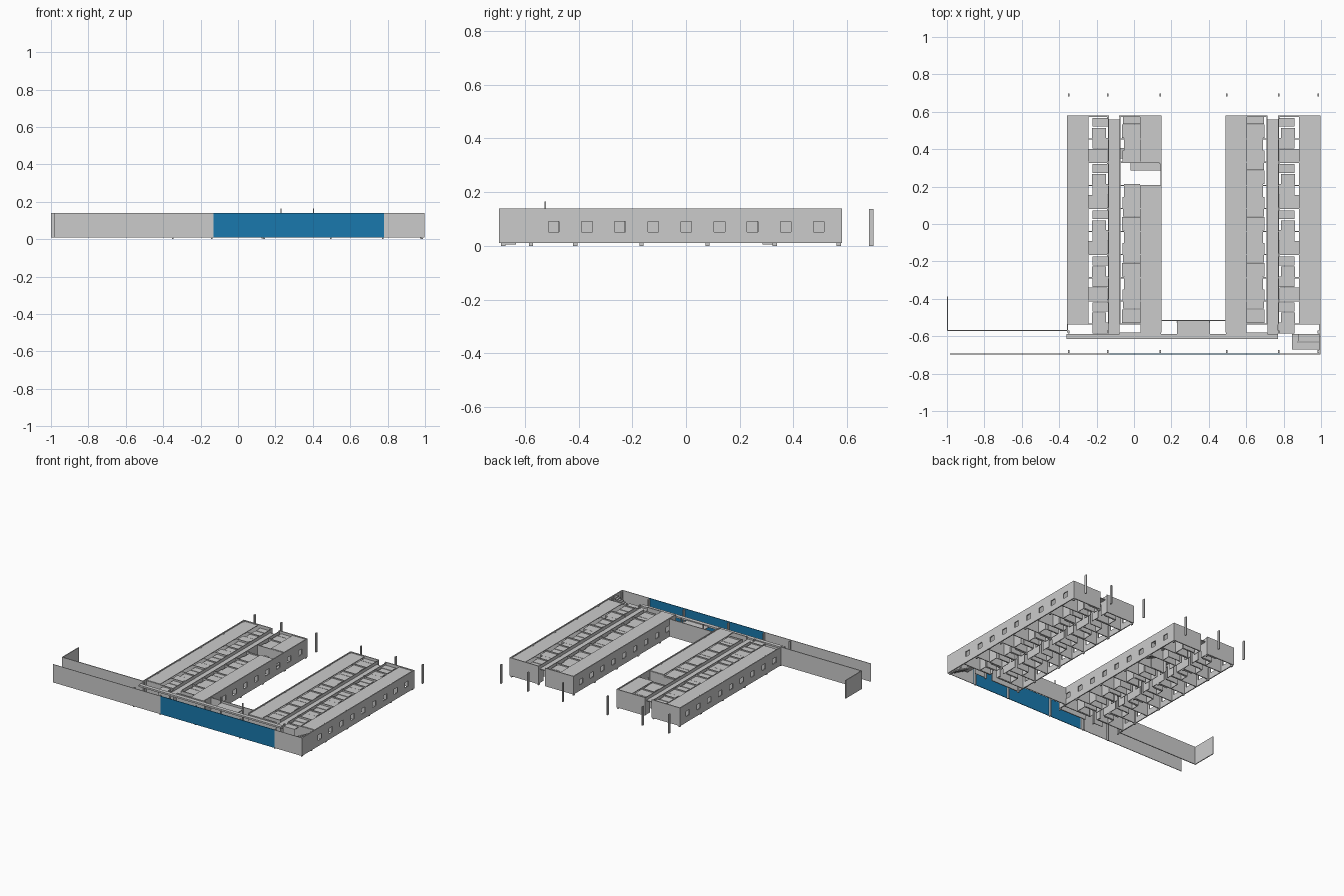
import bpy, bmesh, math
from mathutils import Matrix, Vector

if "Cube" in bpy.data.objects:
    bpy.data.objects.remove(bpy.data.objects["Cube"])

Z0, Z1 = 0.01, 0.14      # wall foot and head
T = 0.007                # wall thickness
MOD = 0.1235             # room module
YB, YF = 0.58, -0.58     # back and front of the wings


def build(name, boxes, color=None):
    """One object from boxes given as (x0, x1, y0, y1, z0, z1)."""
    bm = bmesh.new()
    for x0, x1, y0, y1, z0, z1 in boxes:
        m = Matrix.Translation(((x0 + x1) / 2, (y0 + y1) / 2, (z0 + z1) / 2))
        m = m @ Matrix.Diagonal((abs(x1 - x0), abs(y1 - y0), abs(z1 - z0), 1))
        bmesh.ops.create_cube(bm, size=1, matrix=m)
    me = bpy.data.meshes.new(name)
    bm.to_mesh(me)
    bm.free()
    ob = bpy.data.objects.new(name, me)
    bpy.context.collection.objects.link(ob)
    if color:
        mat = bpy.data.materials.new(name)
        mat.diffuse_color = color
        mat.use_nodes = True
        mat.node_tree.nodes["Principled BSDF"].inputs["Base Color"].default_value = mat.diffuse_color
        me.materials.append(mat)
    return ob


def window_wall(name, x, y0, y1):
    """Long wall along y with nine window openings."""
    a, b = x - T / 2, x + T / 2
    boxes = [(a, b, y0, y1, Z0, 0.052), (a, b, y0, y1, 0.09, Z1)]
    edge = y0
    for i in range(9):
        c = -0.492 + i * 0.1233
        boxes.append((a, b, edge, c - 0.02, 0.052, 0.09))
        edge = c + 0.02
    boxes.append((a, b, edge, y1, 0.052, 0.09))
    build(name, boxes)


def row(name, outer, inner, skip=(), flip=False):
    """A row of rooms between an outer wall and the corridor side."""
    s = 1 if inner > outer else -1
    X = lambda d: outer + s * d
    box = lambda d0, d1, y0, y1, z0, z1: (min(X(d0), X(d1)), max(X(d0), X(d1)), y0, y1, z0, z1)
    depth = abs(inner - outer)
    ceil, parts, corr, baths, bath_walls = [], [], [], [], []
    for i in range(10):
        y = 0.577 - i * MOD
        parts.append(box(0, depth, y - 0.003, y + 0.003, Z0, 0.13))
        # corridor wall with a door gap in every room
        if i < 9:
            if i not in skip:
                ceil.append(box(0, 0.112, y - MOD, y, 0.13, 0.134))
            d = 0.03 if i % 2 else 0.06
            corr.append(box(depth - 0.004, depth, y - d, y, Z0, 0.135))
            corr.append(box(depth - 0.004, depth, y - MOD, y - d - 0.032, Z0, 0.135))
            corr.append(box(depth - 0.004, depth, y - d - 0.032, y - d, 0.095, 0.135))
    # stepped lower ceilings over the washrooms, repeating every two rooms
    far, near = (0.135, depth - 0.014) if not flip else (0.112, depth - 0.018)
    cells = ((0.012, 0.055, far, depth), (0.065, 0.118, far - 0.003, near),
             (0.118, 0.172, far, depth - 0.002), (0.177, 0.245, 0.112, near + 0.008))
    if flip:
        cells = ((0.0, 0.04, 0.112, near), (0.047, 0.115, 0.109, near + 0.004),
                 (0.118, 0.185, 0.112, near - 0.005), (0.187, 0.245, 0.109, near + 0.002))
    for b in range(5):
        yt = 0.577 - b * 2 * MOD
        for k, (c0, c1, d0, d1) in enumerate(cells):
            if yt - c1 < -0.585 or (2 * b + k // 2) in skip:
                continue
            baths.append(box(d0, d1, yt - c1, yt - c0, 0.118, 0.122))
            for yy in (yt - c0, yt - c1):
                bath_walls.append(box(d0, d1, yy - 0.002, yy + 0.002, Z0, 0.122))
            if k % 2:
                bath_walls.append(box(d0, d0 + 0.004, yt - c1, yt - c0, Z0, 0.122))
    build(name + "_room_ceilings", ceil)
    build(name + "_room_partitions", parts)
    build(name + "_corridor_wall", corr)
    build(name + "_washroom_ceilings", baths)
    build(name + "_washroom_walls", bath_walls)


def stair(name, x0, x1, y0, y1, along_x=True):
    """Two side-by-side flights with a shared half landing."""
    n, flights = 8, []
    ym = (y0 + y1) / 2
    run = (x1 - x0) * 0.78
    for i in range(n):
        a, b = x1 - run * i / n, x1 - run * (i + 1) / n
        z = 0.005 + 0.058 * i / n
        flights.append((b, a, y0, ym - 0.003, z, z + 0.008))
        z = 0.121 - 0.055 * i / n
        flights.append((b, a, ym + 0.003, y1, z, z + 0.008))
    flights.append((x0, x1 - run, y0, y1, 0.062, 0.07))
    build(name, flights)


# two accommodation wings: outer walls, corridors and room rows
wings = (("left_wing", -0.356, -0.135, -0.077, 0.144, YF, YF),
         ("right_wing", 0.492, 0.713, 0.771, 0.993, YF, -0.695))
for name, xl, cl, cr, xr, yl, yr in wings:
    window_wall(name + "_left_wall", xl, yl, YB)
    window_wall(name + "_right_wall", xr, yr, YB)
    build(name + "_back_wall", [(xl, cl + 0.002, YB - T, YB, Z0, Z1), (cr - 0.002, xr, YB - T, YB, Z0, Z1)])
    build(name + "_corridor_ceiling", [(cl, cr, -0.6, 0.56, 0.108, 0.113)])
row("left_wing_west", -0.356, -0.135)
row("left_wing_east", 0.144, -0.077, skip=(2,), flip=True)
row("right_wing_west", 0.492, 0.713, flip=True)
row("right_wing_east", 0.993, 0.771)
build("wing_front_walls", [(-0.077, 0.144, YF - T, YF, Z0, 0.134), (0.492, 0.713, YF - T, YF, Z0, 0.134)])
build("front_room_ceilings", [(0.035, 0.144, YF, -0.534, 0.13, 0.134), (0.492, 0.602, YF, -0.534, 0.13, 0.134)])

# stairs
stair("left_wing_stair", -0.02, 0.142, 0.285, 0.375)
build("stair_lobby_ceiling", [(-0.08, -0.015, 0.35, 0.405, 0.108, 0.113)])
stair("front_stair", 0.845, 0.988, -0.672, -0.588)

# link corridor and entrance lobby
build("link_corridor_ceiling", [(-0.36, 0.77, -0.615, -0.588, 0.115, 0.127)])
build("lobby_ceiling", [(0.23, 0.405, -0.588, -0.518, 0.115, 0.12)])
build("courtyard_wall", [(0.144, 0.492, -0.519, -0.513, Z0, 0.135)])
build("lobby_posts", [(x - 0.003, x + 0.003, -0.527, -0.521, Z0, 0.165) for x in (0.23, 0.404)])

# boundary walls
build("front_wall_left", [(-0.985, -0.13, -0.697, -0.693, Z0, Z1)])
build("front_wall_blue", [(-0.13, 0.78, -0.697, -0.693, Z0, Z1)], (0.01, 0.19, 0.42, 1))
build("front_wall_right", [(0.78, 0.997, -0.697, -0.693, Z0, Z1)])
build("side_yard_wall", [(-1.0, -0.356, -0.573, -0.567, Z0, Z1), (-1.0, -0.994, -0.573, -0.387, Z0, Z1)])

# column grid
xs = (-0.35, -0.14, 0.14, 0.495, 0.773, 0.986)
ys = (0.69, 0.569, 0.33, 0.08, -0.166, -0.412, -0.577, -0.681)
build("columns", [(x - 0.004, x + 0.004, y - 0.008, y + 0.008, 0.0, 0.137) for x in xs for y in ys])
